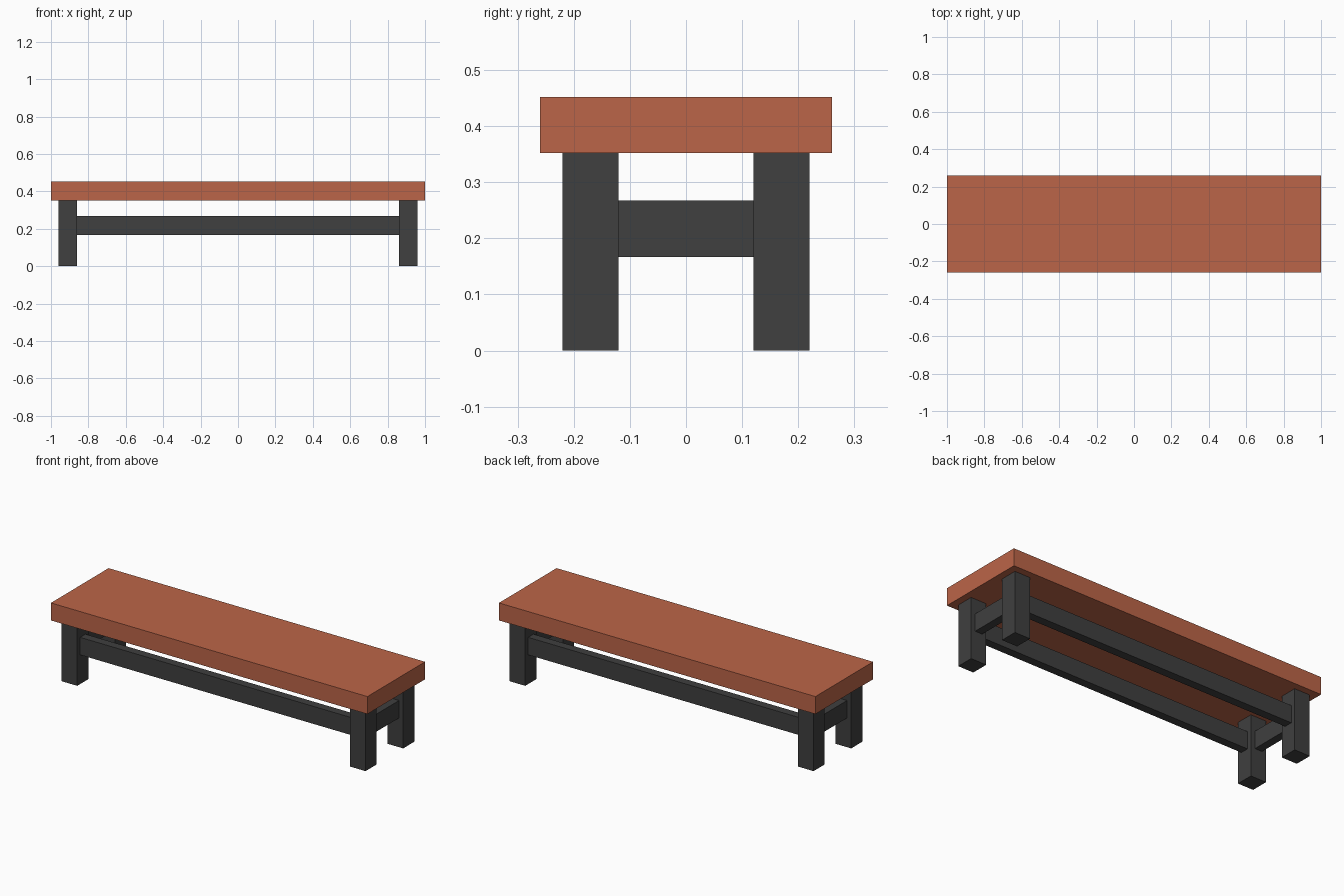
import bpy

if "Cube" in bpy.data.objects:
    bpy.data.objects.remove(bpy.data.objects["Cube"])


def material(name, rgb):
    m = bpy.data.materials.new(name)
    m.diffuse_color = (*rgb, 1)
    m.use_nodes = True
    m.node_tree.nodes["Principled BSDF"].inputs["Base Color"].default_value = m.diffuse_color
    return m


def box(name, lo, hi, mat):
    """Axis-aligned box between two corners."""
    centre = [(a + b) / 2 for a, b in zip(lo, hi)]
    bpy.ops.mesh.primitive_cube_add(size=1, location=centre)
    ob = bpy.context.object
    ob.name = name
    ob.scale = [b - a for a, b in zip(lo, hi)]
    bpy.ops.object.transform_apply(location=False, rotation=False, scale=True)
    ob.data.materials.append(mat)
    return ob


wood = material("warm_wood", (0.50, 0.13, 0.065))
dark = material("dark_frame", (0.05, 0.05, 0.05))

SEAT_Z, TOP_Z = 0.352, 0.452
LEG_X = (0.862, 0.96)     # inner and outer leg faces
LEG_Y = (0.12, 0.22)
RAIL_Z = (0.167, 0.267)
INSET = 0.026             # rails sit back from the leg faces

# Seat slab
box("seat", (-1, -0.26, SEAT_Z), (1, 0.26, TOP_Z), wood)

# Four square legs
for sx, side in ((-1, "left"), (1, "right")):
    for sy, end in ((-1, "front"), (1, "back")):
        xs = sorted(sx * v for v in LEG_X)
        ys = sorted(sy * v for v in LEG_Y)
        box(f"{end}_{side}_leg", (xs[0], ys[0], 0), (xs[1], ys[1], SEAT_Z), dark)

# Long rails between the legs, front and back
for s, end in ((-1, "front"), (1, "back")):
    ys = sorted(s * v for v in (LEG_Y[0] + INSET, LEG_Y[1] - INSET))
    box(f"{end}_rail", (-LEG_X[0], ys[0], RAIL_Z[0]), (LEG_X[0], ys[1], RAIL_Z[1]), dark)

# Short rails at each end
for s, side in ((-1, "left"), (1, "right")):
    xs = sorted(s * v for v in (LEG_X[0] + INSET, LEG_X[1] - INSET))
    box(f"{side}_end_rail", (xs[0], -LEG_Y[0], RAIL_Z[0]), (xs[1], LEG_Y[0], RAIL_Z[1]), dark)
